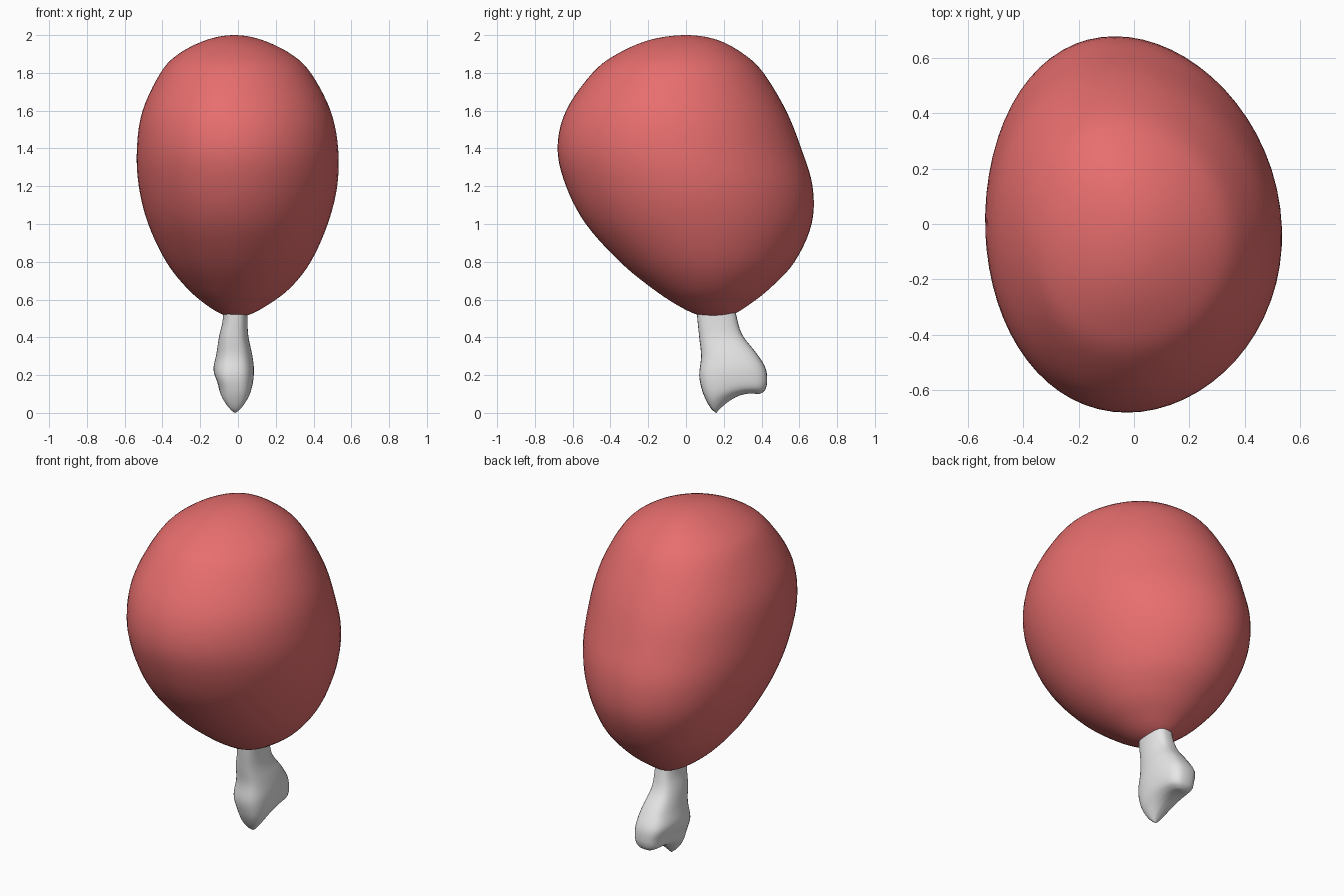
import bpy
import bmesh
import math

# Remove the default object
default = bpy.data.objects.get("Cube")
if default:
    bpy.data.objects.remove(default, do_unlink=True)


def make_material(name, colour):
    material = bpy.data.materials.new(name)
    material.use_nodes = True
    material.diffuse_color = colour
    shader = material.node_tree.nodes["Principled BSDF"]
    shader.inputs["Base Color"].default_value = colour
    return material


def spline(a, b, c, d, t):
    """Smooth curve value between b and c."""
    return b + t / 2 * (c - a + t * (2 * a - 5 * b + 4 * c - d
                                     + t * (3 * (b - c) + d - a)))


def beyond(end, neighbour):
    """Row past the end; mirrored through the tip so that ends come out round."""
    front_z, back_z, front_y, back_y, left, right, bow = neighbour
    if end[4] != end[5]:
        return end
    if end[2] == end[3]:
        front_y, back_y = back_y, front_y
    return (front_z, back_z, front_y, back_y, right, left, bow)


def refine(rows, steps):
    padded = [beyond(rows[0], rows[1]), *rows, beyond(rows[-1], rows[-2])]
    result = []
    for i in range(len(rows) - 1):
        for step in range(steps):
            group = zip(*padded[i:i + 4])
            result.append([spline(*values, step / steps) for values in group])
    result.append(rows[-1])
    return result


def loft(name, rows, material, sides, steps, lean=0.0, roundness=1.0):
    """Skin oval rings; bow lifts and pinches the middle of a ring."""
    bm = bmesh.new()
    rings = []
    for front_z, back_z, front_y, back_y, left, right, bow in refine(rows, steps):
        ring = []
        for k in range(sides):
            angle = math.tau * k / sides
            across, along = math.sin(angle), math.cos(angle)
            across = math.copysign(abs(across) ** roundness, across)
            middle = bow * (1 - along ** 2)
            half_width = (right - left) / 2 * (1 - 5 * middle)
            half_depth = (back_y - front_y) / 2
            sway = lean * half_depth * along * (1 + 2 * along)
            x = (left + right) / 2 + across * half_width - sway
            y = (front_y + back_y) / 2 + along * half_depth
            z = (front_z + back_z) / 2 + along * (back_z - front_z) / 2 + middle
            ring.append(bm.verts.new((x, y, z)))
        rings.append(ring)
    for upper, lower in zip(rings, rings[1:]):
        for k in range(sides):
            n = (k + 1) % sides
            bm.faces.new((upper[k], upper[n], lower[n], lower[k]))
    bmesh.ops.remove_doubles(bm, verts=bm.verts, dist=0.0002)
    bmesh.ops.holes_fill(bm, edges=bm.edges, sides=sides)
    bmesh.ops.recalc_face_normals(bm, faces=bm.faces)
    mesh = bpy.data.meshes.new(name)
    bm.to_mesh(mesh)
    bm.free()
    mesh.materials.append(material)
    obj = bpy.data.objects.new(name, mesh)
    bpy.context.collection.objects.link(obj)
    bpy.ops.object.select_all(action="DESELECT")
    obj.select_set(True)
    bpy.context.view_layer.objects.active = obj
    bpy.ops.object.shade_smooth_by_angle(angle=math.radians(60))
    return obj


meat_red = make_material("meat red", (0.8, 0.155, 0.155, 1))
bone_white = make_material("bone white", (0.8, 0.8, 0.8, 1))

# Meat: height, front, back, left edge, right edge
meat_profile = [
    (2, 0, 0, -.02, -.02),
    (1.975, -.19, .165, -.165, .125),
    (1.9, -.365, .305, -.315, .28),
    (1.8, -.495, .41, -.41, .385),
    (1.6, -.635, .53, -.505, .49),
    (1.4, -.68, .61, -.535, .53),
    (1.2, -.635, .67, -.525, .525),
    (1, -.53, .665, -.475, .475),
    (.8, -.35, .575, -.38, .385),
    (.66, -.18, .445, -.27, .275),
    (.57, -.045, .33, -.165, .155),
    (.52, .06, .245, -.08, .06),
    (.505, .16, .16, -.015, -.015),
]
meat_rows = [(z, z, front, back, left, right, 0)
             for z, front, back, left, right in meat_profile]
loft("meat", meat_rows, meat_red, sides=64, steps=5, lean=.036)

# Bone: front height, back height, front, back, left edge, right edge, bow
bone_rows = [
    (.62, .62, .05, .25, -.08, .05, 0),
    (.5, .5, .06, .27, -.08, .05, 0),
    (.4, .41, .07, .3, -.1, .055, 0),
    (.3, .32, .08, .37, -.115, .075, 0),
    (.2, .24, .07, .42, -.135, .09, .01),
    (.12, .17, .085, .43, -.12, .09, .02),
    (.06, .125, .11, .42, -.11, .08, .03),
    (.02, .105, .135, .4, -.08, .05, .035),
    (.003, .1, .155, .38, -.045, .015, .035),
    (0, .1, .16, .375, -.015, -.015, .035),
]
loft("bone", bone_rows, bone_white, sides=40, steps=5, roundness=.65)
